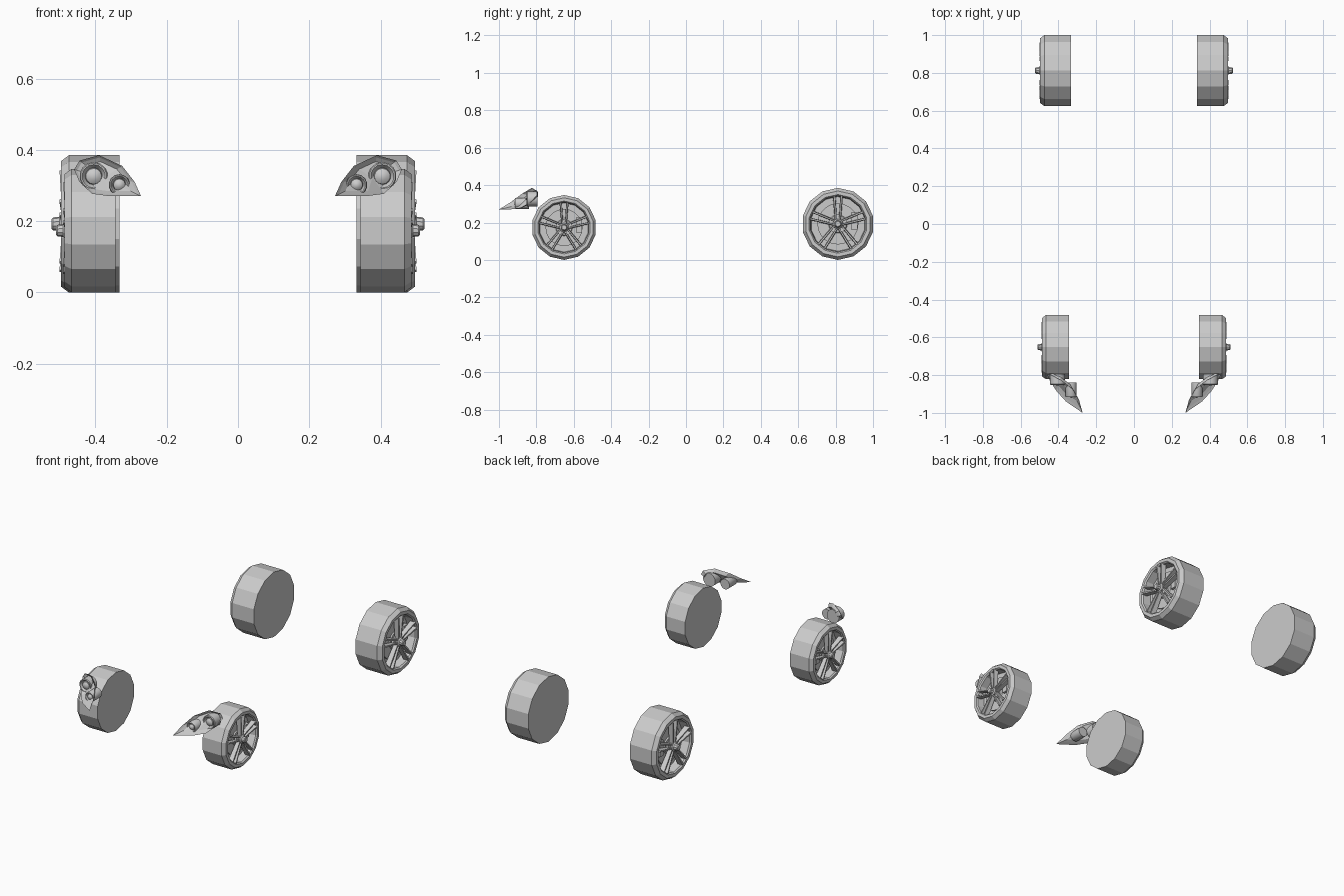
import bpy, bmesh, math
from mathutils import Vector

if "Cube" in bpy.data.objects:
    bpy.data.objects.remove(bpy.data.objects["Cube"])


def finish(name, bm, smooth=None):
    """Turn a bmesh into an object mirrored across x = 0."""
    bmesh.ops.remove_doubles(bm, verts=bm.verts, dist=1e-5)
    bmesh.ops.recalc_face_normals(bm, faces=bm.faces)
    me = bpy.data.meshes.new(name)
    bm.to_mesh(me)
    bm.free()
    ob = bpy.data.objects.new(name, me)
    bpy.context.collection.objects.link(ob)
    ob.modifiers.new("Mirror", 'MIRROR').use_axis[0] = True
    if smooth:
        bpy.ops.object.select_all(action='DESELECT')
        ob.select_set(True)
        bpy.context.view_layer.objects.active = ob
        bpy.ops.object.shade_smooth_by_angle(angle=math.radians(smooth))
    return ob


def lathe(bm, profile, segs, centre, axis):
    """Spin (radius, offset) points around the x or y axis, one vertex at the top."""
    c = Vector(centre)
    rings = []
    for r, a in profile:
        ring = []
        for i in range(segs if r > 0 else 1):
            t = math.pi / 2 + 2 * math.pi * i / segs
            u, w = r * math.cos(t), r * math.sin(t)
            ring.append(bm.verts.new(c + Vector((a, u, w) if axis == 'X' else (u, a, w))))
        rings.append(ring)
    for p, q in zip(rings, rings[1:]):
        for i in range(segs):
            j = (i + 1) % segs
            f = [p[i % len(p)], p[j % len(p)], q[j % len(q)], q[i % len(q)]]
            bm.faces.new(list(dict.fromkeys(f)))


def hull(bm, points):
    """Box-like solid from eight points: four at one end, four at the other."""
    v = [bm.verts.new(p) for p in points]
    for f in ((0, 1, 2, 3), (4, 5, 6, 7), (0, 1, 5, 4), (1, 2, 6, 5), (2, 3, 7, 6), (3, 0, 4, 7)):
        bm.faces.new([v[i] for i in f])


def wheel(label, xo, cy, R, width):
    s = R / 0.1925
    c = (xo, cy, R)

    # tyre with recessed outer face and flat inner face
    bm = bmesh.new()
    prof = [(0, -width / s), (.1925, -width / s), (.1925, -.022), (.176, 0),
            (.157, 0), (.150, -.008), (.146, -.055), (0, -.055)]
    lathe(bm, [(r * s, a * s) for r, a in prof], 14, c, 'X')
    finish(label + "_tyre", bm)

    # brake disc and caliper
    bm = bmesh.new()
    lathe(bm, [(r * s, a * s) for r, a in ((.11, -.056), (.11, -.042), (.05, -.042), (.045, -.035), (0, -.035))],
          20, c, 'X')
    hull(bm, [Vector(c) + s * Vector((x, y, z)) for x in (-.055, -.026)
              for y, z in ((.07, -.03), (.105, -.03), (.105, .06), (.07, .06))])
    finish(label + "_brake", bm)

    # five twin-bar spokes
    bm = bmesh.new()
    for k in range(5):
        t = math.pi / 2 + 2 * math.pi * k / 5
        d = Vector((0, math.cos(t), math.sin(t)))
        n = Vector((0, -math.sin(t), math.cos(t)))
        for side in (-1, 1):
            pts = []
            for r, n0, n1, a0, a1 in ((.015, .004, .016, -.026, -.004), (.149, .013, .027, -.028, .004)):
                for a, w in ((a0, n0), (a0, n1), (a1, n1 - .003), (a1, n0 + .002)):
                    pts.append(Vector(c) + s * (d * r + n * (side * w) + Vector((a, 0, 0))))
            hull(bm, pts)
        # web joining the two bars near the hub
        hull(bm, [Vector(c) + s * (d * r + n * w + Vector((a, 0, 0)))
                  for r in (.01, .05) for w, a in ((-.008, -.026), (.008, -.026), (.008, -.012), (-.008, -.012))])
    finish(label + "_spokes", bm)

    # hub cap
    bm = bmesh.new()
    prof = [(0, -.05), (.03, -.05), (.027, -.002), (.02, .004), (.018, .022), (.014, .026), (0, .026)]
    lathe(bm, [(r * s, a * s) for r, a in prof], 10, c, 'X')
    finish(label + "_hub", bm)


wheel("rear_wheel", .497, .812, .1925, .164)
wheel("front_wheel", .487, -.652, .1735, .143)

# headlight housing: swept-back rim with a recessed floor
rim = [(.272, -1, .27), (.36, -.94, .27), (.41, -.885, .277), (.445, -.83, .31), (.46, -.797, .345),
       (.445, -.797, .37), (.39, -.825, .385), (.325, -.875, .355), (.29, -.935, .31)]
mid = sum((Vector(p) for p in rim), Vector()) / len(rim)
bm = bmesh.new()
loops = []
for k, back in ((1, 0), (.9, .012), (.72, .028)):
    loops.append([bm.verts.new(mid + (Vector(p) - mid) * k + Vector((0, back, 0))) for p in rim])
for p, q in zip(loops, loops[1:]):
    for i in range(len(rim)):
        j = (i + 1) % len(rim)
        bm.faces.new((p[i], p[j], q[j], q[i]))
floor = bm.verts.new(mid + Vector((0, .03, 0)))
for i in range(len(rim)):
    bm.faces.new((loops[-1][i], loops[-1][(i + 1) % len(rim)], floor))
finish("headlight_housing", bm)

# lamp cups with domed bulbs
for name, x, z, R, y0, y1 in (("main_lamp", .405, .326, .04, -.852, -.795),
                              ("inner_lamp", .333, .302, .03, -.915, -.84)):
    bm = bmesh.new()
    prof = [(0, y1), (R, y1), (R, y0 + .004), (.92 * R, y0), (.82 * R, y0), (.6 * R, y0 + .014),
            (.55 * R, y0 + .006), (.3 * R, y0 - .001), (0, y0 - .003)]
    lathe(bm, prof, 14, (x, 0, z), 'Y')
    finish(name, bm, 35)
